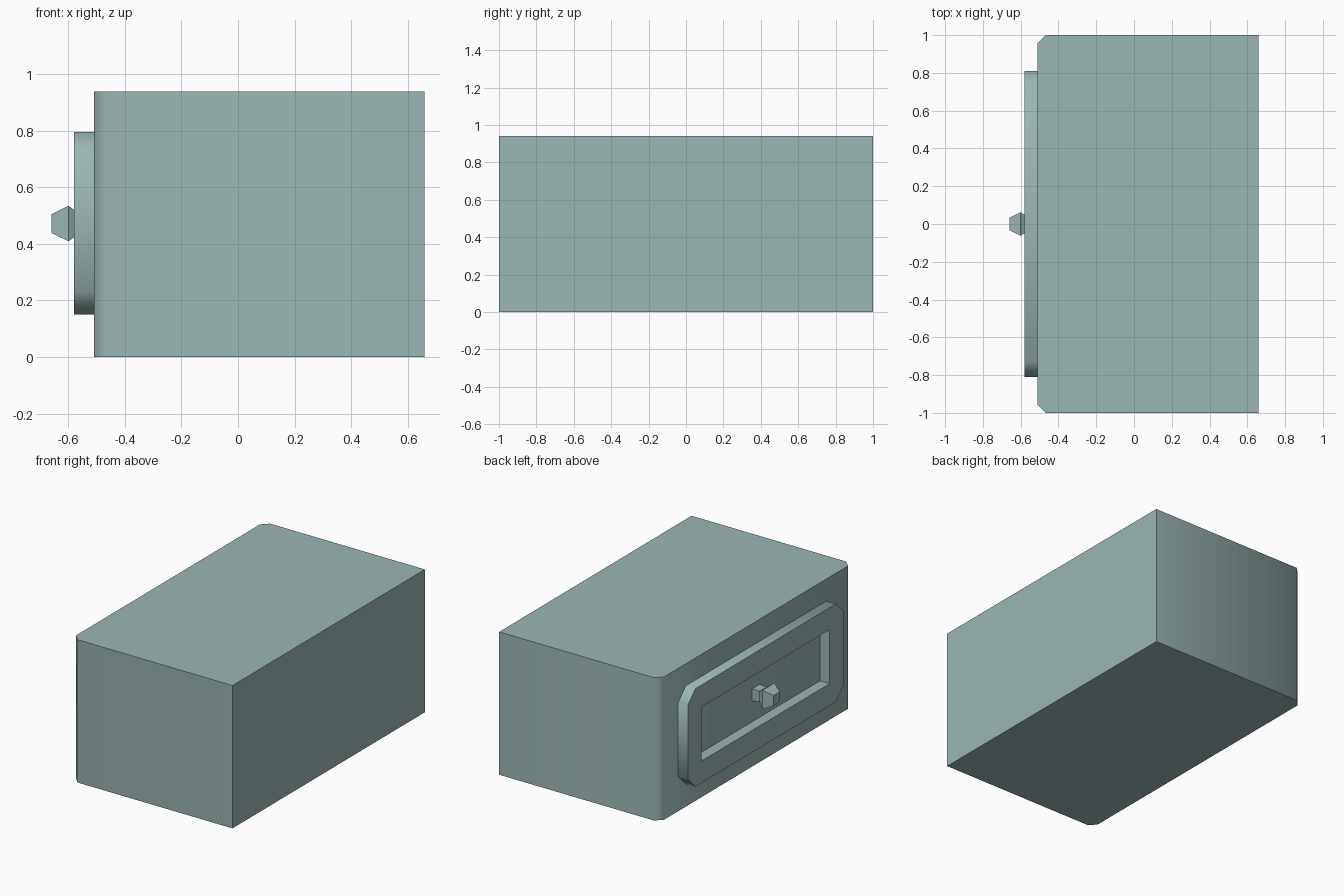
import bpy, bmesh, math

cube = bpy.data.objects.get("Cube")
if cube:
    bpy.data.objects.remove(cube, do_unlink=True)

paint = bpy.data.materials.new("grey_teal")
paint.use_nodes = True
colour = (0.33, 0.47, 0.46, 1)
paint.diffuse_color = colour
paint.node_tree.nodes["Principled BSDF"].inputs["Base Color"].default_value = colour


def finish(name, bm, smooth=None):
    bmesh.ops.recalc_face_normals(bm, faces=bm.faces)
    mesh = bpy.data.meshes.new(name)
    bm.to_mesh(mesh)
    bm.free()
    mesh.materials.append(paint)
    obj = bpy.data.objects.new(name, mesh)
    bpy.context.collection.objects.link(obj)
    if smooth:
        bpy.ops.object.select_all(action="DESELECT")
        obj.select_set(True)
        bpy.context.view_layer.objects.active = obj
        bpy.ops.object.shade_smooth_by_angle(angle=math.radians(smooth))
    return obj


def box(x0, x1, half_y, z0, z1):
    bm = bmesh.new()
    bmesh.ops.create_cube(bm, size=1)
    for v in bm.verts:
        v.co.x = x1 if v.co.x > 0 else x0
        v.co.y *= 2 * half_y
        v.co.z = z1 if v.co.z > 0 else z0
    return bm


def chamfer(bm, rule, width):
    edges = [e for e in bm.edges if rule(e.verts[0].co, e.verts[1].co)]
    bmesh.ops.bevel(bm, geom=edges, offset=width, segments=1, affect="EDGES")


# Cabinet body, chamfered on its two upright edges beside the drawer
body = box(-0.51, 0.66, 1, 0, 0.94)
chamfer(body, lambda a, b: a.x < 0 and b.x < 0 and abs(a.z - b.z) > 0.5, 0.043)
finish("cabinet_body", body, 50)

# Drawer frame: a chamfered panel with a rectangular opening down to the body
frame = box(-0.58, -0.51, 0.81, 0.15, 0.795)
chamfer(frame, lambda a, b: abs(a.x - b.x) > 0.05, 0.08)
panel = finish("drawer_frame", frame)
cutter = finish("opening_cutter", box(-0.7, -0.4, 0.665, 0.295, 0.65))
cutter.hide_render = True
cutter.hide_viewport = True
cut = panel.modifiers.new("opening", "BOOLEAN")
cut.operation = "DIFFERENCE"
cut.object = cutter
cut.solver = "EXACT"
bpy.context.view_layer.objects.active = panel
panel.select_set(True)
bpy.ops.object.modifier_apply(modifier=cut.name)
bpy.data.objects.remove(cutter, do_unlink=True)
bpy.ops.object.shade_smooth_by_angle(angle=math.radians(50))

# Knob: square rings flaring from the neck to the head and tapering to the tip
knob = bmesh.new()
rings = []
for x, half in ((-0.505, 0.04), (-0.56, 0.035), (-0.60, 0.0625), (-0.66, 0.033)):
    rings.append([knob.verts.new((x, y * half, 0.472 + z * half))
                  for y, z in ((-1, -1), (1, -1), (1, 1), (-1, 1))])
for low, high in zip(rings, rings[1:]):
    for i in range(4):
        j = (i + 1) % 4
        knob.faces.new((low[i], low[j], high[j], high[i]))
knob.faces.new(rings[0])
knob.faces.new(rings[-1])
finish("drawer_knob", knob)
